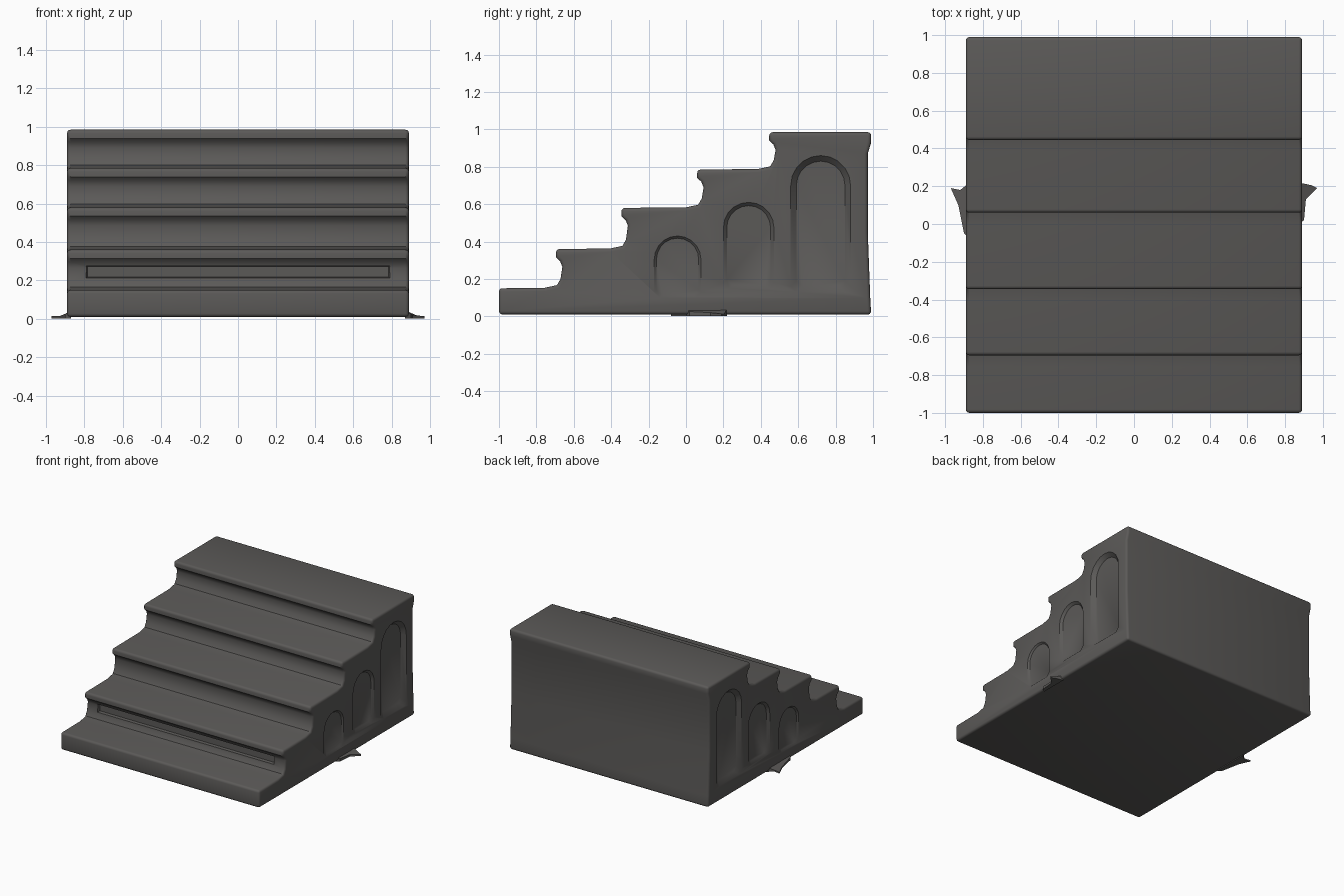
import bpy, bmesh, math
from mathutils import Vector

if "Cube" in bpy.data.objects:
    bpy.data.objects.remove(bpy.data.objects["Cube"])

grey = bpy.data.materials.new("dark grey stone")
grey.diffuse_color = (0.105, 0.101, 0.097, 1)
grey.use_nodes = True
grey.node_tree.nodes["Principled BSDF"].inputs["Base Color"].default_value = grey.diffuse_color
HALF = 0.89


def make(name, bm):
    bmesh.ops.recalc_face_normals(bm, faces=bm.faces)
    me = bpy.data.meshes.new(name)
    bm.to_mesh(me)
    bm.free()
    me.materials.append(grey)
    ob = bpy.data.objects.new(name, me)
    bpy.context.collection.objects.link(ob)
    return ob


def loft(name, a, b):
    """Solid between two matching outlines."""
    bm = bmesh.new()
    va, vb = [bm.verts.new(p) for p in a], [bm.verts.new(p) for p in b]
    bm.faces.new(va)
    bm.faces.new(vb)
    n = len(va)
    for i in range(n):
        bm.faces.new((va[i], va[(i + 1) % n], vb[(i + 1) % n], vb[i]))
    return make(name, bm)


# Staircase profile (y, z): each step has a nosing and a hollow riser
profile = [(0.99, 0.01), (-1.0, 0.01), (-1.0, 0.15)]
low = 0.15
for y, z in ((-0.695, 0.36), (-0.345, 0.58), (0.06, 0.785), (0.445, 0.985)):
    profile += [(y - 0.06, low + 0.003), (y + 0.005, low + 0.017),
                (y + 0.024, low + 0.05), (y + 0.034, z - 0.095),
                (y + 0.022, z - 0.065), (y, z - 0.045), (y, z)]
    low = z
profile += [(0.99, 0.985), (0.99, 0.93), (0.972, 0.87), (0.972, 0.45), (0.985, 0.1)]
stairs = loft("staircase", [(-HALF, y, z) for y, z in profile],
              [(HALF, y, z) for y, z in profile])
bev = stairs.modifiers.new("rounded edges", 'BEVEL')
bev.width, bev.segments = 0.018, 3
bev.limit_method, bev.angle_limit = 'ANGLE', math.radians(50)


def cut(cutter):
    cutter.hide_render = True
    cutter.hide_viewport = True
    m = stairs.modifiers.new(cutter.name, 'BOOLEAN')
    m.operation, m.solver, m.object = 'DIFFERENCE', 'EXACT', cutter


def arch(y0, y1, z0, z1, inset):
    """Panel outline with an arched top and clipped bottom corners."""
    y0, y1, z0, z1 = y0 + inset, y1 - inset, z0 + inset, z1 - inset
    r = (y1 - y0) / 2
    c = 0.03
    pts = [(y0, z0 + c), (y0 + c, z0), (y1 - c, z0), (y1, z0 + c)]
    for i in range(11):
        a = math.pi * i / 10
        pts.append((y0 + r + r * math.cos(a), z1 - r + r * math.sin(a)))
    return pts


# Shallow arched panels on both sides
for side, word in ((1, "right"), (-1, "left")):
    for k, (y0, y1, z0, z1, d) in enumerate(((0.56, 0.88, 0.13, 0.86, 0.03),
                                             (0.2, 0.47, 0.15, 0.61, 0.018),
                                             (-0.17, 0.08, 0.1, 0.43, 0.012))):
        outer = [(side * (HALF + d), y, z) for y, z in arch(y0, y1, z0, z1, -d)]
        inner = [(side * (HALF - d), y, z) for y, z in arch(y0, y1, z0, z1, d)]
        cut(loft(f"{word}_panel_cutter_{k + 1}", outer, inner))

# Long recess in the second riser
rect = ((-0.8, 0.205), (0.8, 0.205), (0.8, 0.285), (-0.8, 0.285))
cut(loft("riser_recess_cutter", [(x * 1.01, -0.72, z) for x, z in rect],
         [(x * 0.98, -0.645, 0.245 + (z - 0.245) * 0.7) for x, z in rect]))

# Finish the staircase mesh, then shade it smooth
dg = bpy.context.evaluated_depsgraph_get()
final = bpy.data.meshes.new_from_object(stairs.evaluated_get(dg))
stairs.modifiers.clear()
stairs.data = final
for ob in list(bpy.data.objects):
    if ob.name.endswith("cutter") or "_cutter_" in ob.name:
        bpy.data.objects.remove(ob)
final.materials.clear()
final.materials.append(grey)
stairs.select_set(True)
bpy.context.view_layer.objects.active = stairs
bpy.ops.object.shade_smooth_by_angle(angle=math.radians(40))

# Thin ragged splinters at the foot of each side
shapes = {
    "left_splinter": [(-0.87, -0.08), (-0.9, -0.05), (-0.93, 0.1), (-0.97, 0.19),
                      (-0.92, 0.18), (-0.87, 0.22)],
    "right_splinter": [(0.87, 0.0), (0.9, 0.02), (0.91, 0.13), (0.97, 0.19),
                       (0.94, 0.205), (0.87, 0.22)],
}
for name, pts in shapes.items():
    top = [(x, y, 0.014 + max(0, 0.92 - abs(x)) * 0.6) for x, y in pts]
    loft(name, [(x, y, 0.003) for x, y in pts], top)
